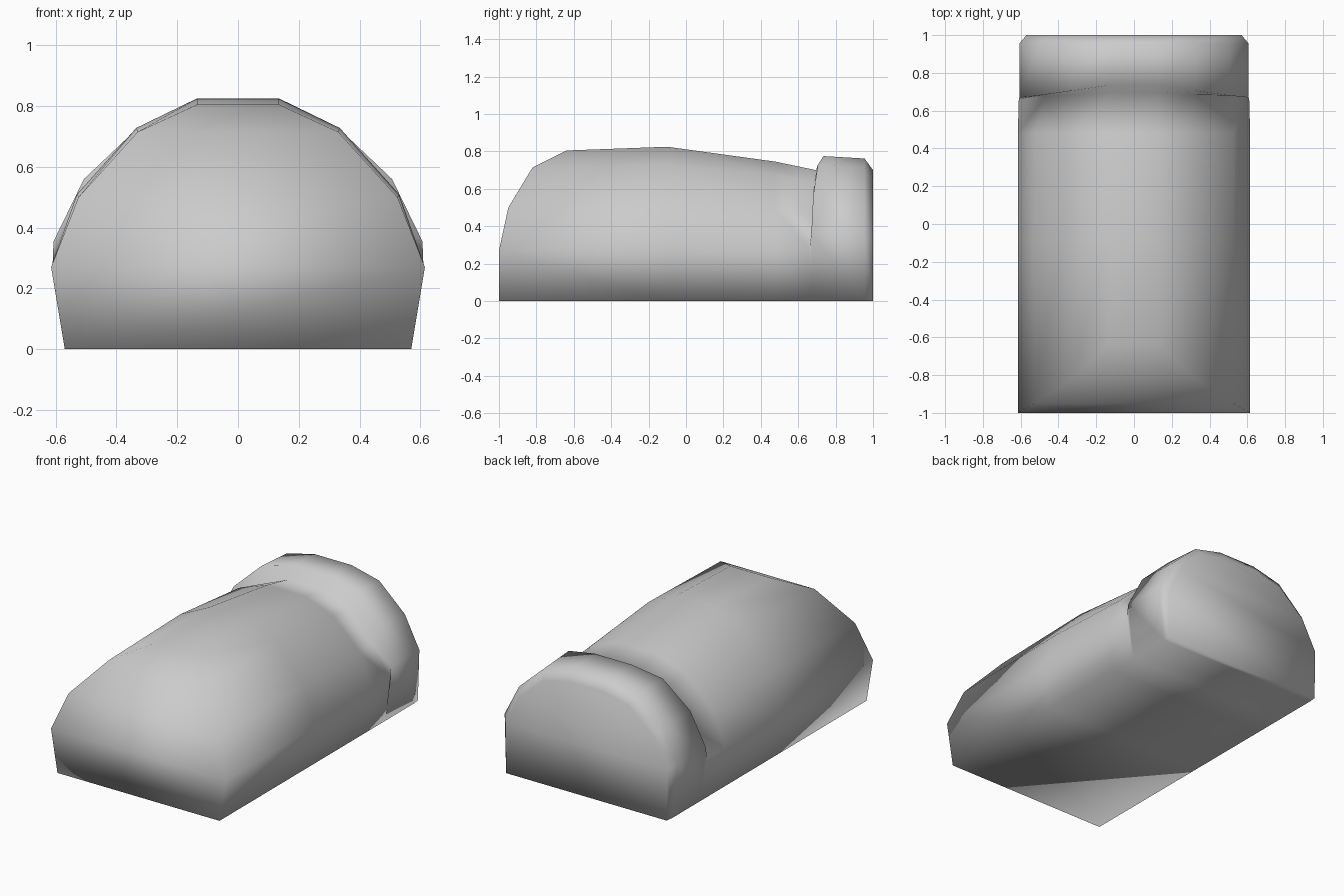
import bpy
import bmesh

old = bpy.data.objects.get("Cube")
if old:
    bpy.data.objects.remove(old, do_unlink=True)

# Single grey colour
grey = bpy.data.materials.new("plain_grey")
grey.use_nodes = True
colour = (0.6, 0.6, 0.6, 1)
grey.diffuse_color = colour
grey.node_tree.nodes["Principled BSDF"].inputs["Base Color"].default_value = colour

# Half sections from foot to crown as (half width, height)
BODY_FRONT = [(.57, 0), (.615, .27), (.525, .50), (.33, .715), (.135, .805)]
BODY_MID = [(.57, 0), (.615, .27), (.53, .51), (.335, .728), (.135, .825)]
BODY_REAR = [(.57, 0), (.615, .27), (.525, .49), (.33, .675), (.135, .745)]
NECK = [(.57, 0), (.61, .28), (.47, .46), (.30, .63), (.13, .70)]
COLLAR = [(.57, 0), (.607, .355), (.507, .56), (.33, .728), (.13, .775)]
COLLAR_REAR = [(.57, 0), (.607, .35), (.505, .55), (.325, .715), (.13, .762)]
BACK_FACE = [(.565, 0), (.57, .32), (.47, .51), (.30, .66), (.12, .70)]

# Each station: section, and depth of each level
STATIONS = [
    (BODY_FRONT, (-1, -1, -.95, -.82, -.64)),
    (BODY_MID, [-.1] * 5),
    (BODY_REAR, [.48] * 5),
    (NECK, (.66, .66, .675, .685, .695)),
    (COLLAR, (.67, .67, .68, .705, .735)),
    (COLLAR_REAR, [.955] * 5),
    (BACK_FACE, [1] * 5),
]

bm = bmesh.new()


def make_ring(section, depths):
    half = [(w, y, z) for (w, z), y in zip(section, depths)]
    return [bm.verts.new((-w, y, z)) for w, y, z in half] + \
           [bm.verts.new((w, y, z)) for w, y, z in reversed(half)]


rings = [make_ring(*s) for s in STATIONS]
count = len(rings[0])

# Shell and underside between neighbouring stations
for a, b in zip(rings, rings[1:]):
    for i in range(count):
        j = (i + 1) % count
        bm.faces.new((a[i], a[j], b[j], b[i]))

# Front slope and flat back, filled level by level
for ring in (rings[0], rings[-1]):
    for i in range(count // 2 - 1):
        bm.faces.new((ring[i], ring[i + 1], ring[-2 - i], ring[-1 - i]))

bmesh.ops.recalc_face_normals(bm, faces=bm.faces)
for f in bm.faces:
    f.smooth = True

mesh = bpy.data.meshes.new("domed_body")
bm.to_mesh(mesh)
bm.free()
mesh.materials.append(grey)
body = bpy.data.objects.new("domed_body", mesh)
bpy.context.collection.objects.link(body)
